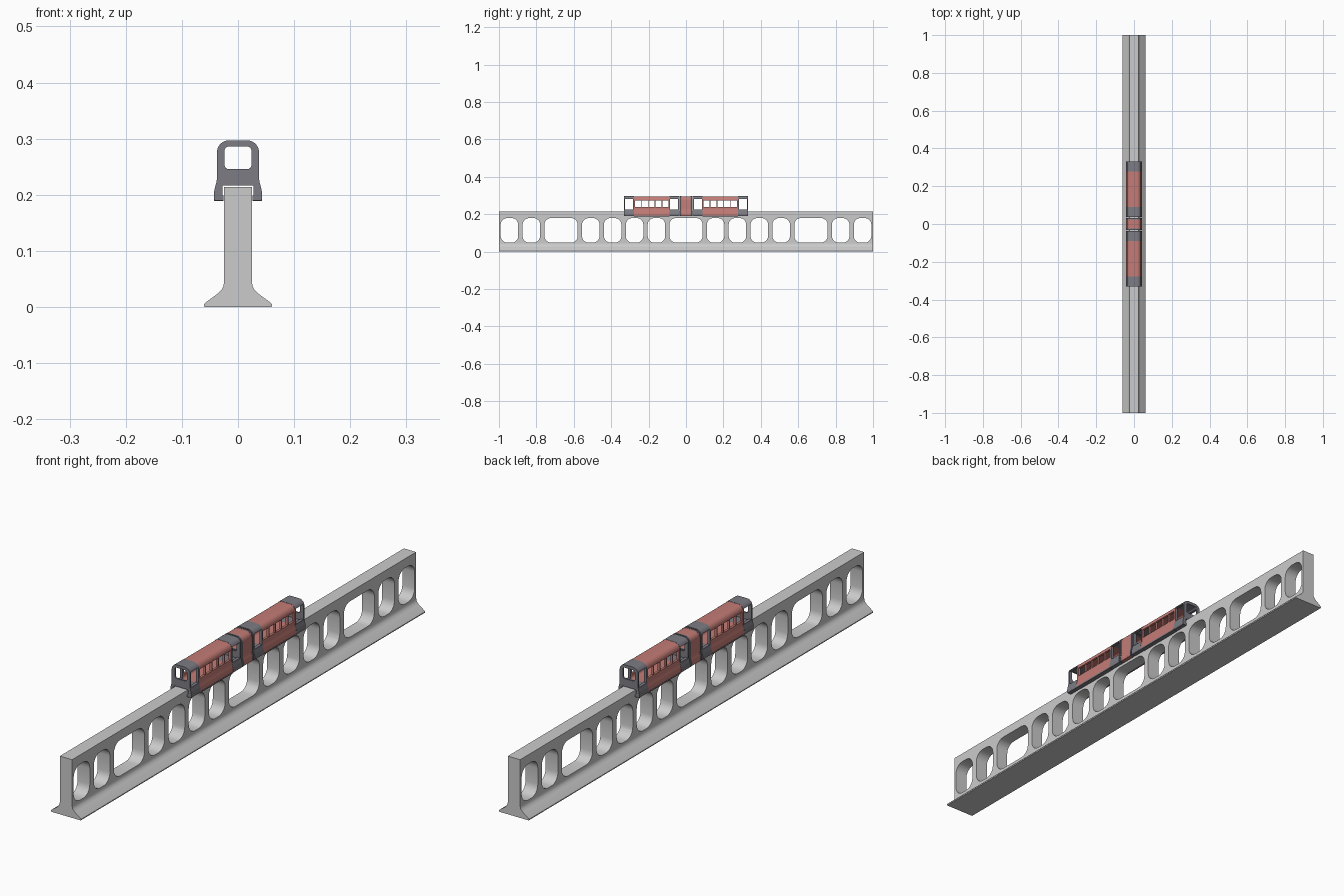
import bpy, bmesh, math

if "Cube" in bpy.data.objects:
    bpy.data.objects.remove(bpy.data.objects["Cube"])

def material(name, rgb):
    m = bpy.data.materials.new(name)
    m.diffuse_color = (*rgb, 1)
    m.use_nodes = True
    m.node_tree.nodes["Principled BSDF"].inputs["Base Color"].default_value = m.diffuse_color
    return m

DARK = material("dark_grey", (0.20, 0.20, 0.23))
RED = material("soft_red", (0.55, 0.20, 0.18))

def prism(name, pts, a, b, axis="y", mat=None):
    """Extrude a closed outline along y (points are x,z) or x (points are y,z)."""
    bm = bmesh.new()
    rings = []
    for t in (a, b):
        rings.append([bm.verts.new((u, t, v) if axis == "y" else (t, u, v)) for u, v in pts])
    n = len(pts)
    bm.faces.new(rings[0])
    bm.faces.new(rings[1][::-1])
    for i in range(n):
        j = (i + 1) % n
        bm.faces.new((rings[0][i], rings[1][i], rings[1][j], rings[0][j]))
    bmesh.ops.recalc_face_normals(bm, faces=bm.faces[:])
    me = bpy.data.meshes.new(name)
    bm.to_mesh(me)
    bm.free()
    if mat:
        me.materials.append(mat)
    ob = bpy.data.objects.new(name, me)
    bpy.context.collection.objects.link(ob)
    return ob

def rounded(u0, u1, v0, v1, r, seg=5):
    pts = []
    for k, (cu, cv) in enumerate([(u1 - r, v1 - r), (u0 + r, v1 - r), (u0 + r, v0 + r), (u1 - r, v0 + r)]):
        for i in range(seg + 1):
            t = math.pi / 2 * (k + i / seg)
            pts.append((cu + r * math.cos(t), cv + r * math.sin(t)))
    return pts

def box(u0, u1, v0, v1):
    return [(u0, v0), (u1, v0), (u1, v1), (u0, v1)]

def cut(ob, cutters):
    """Subtract the cutters, bake the result and remove the cutters."""
    for c in cutters:
        c.hide_render = True
        m = ob.modifiers.new("cut", "BOOLEAN")
        m.operation, m.solver, m.object = "DIFFERENCE", "EXACT", c
    bpy.context.view_layer.update()
    dg = bpy.context.evaluated_depsgraph_get()
    me = bpy.data.meshes.new_from_object(ob.evaluated_get(dg))
    ob.modifiers.clear()
    ob.data = me
    for c in cutters:
        bpy.data.objects.remove(c)

def mirrored(half):
    return half + [(-x, z) for x, z in reversed(half)]

# Guide beam: straight web on a flared foot
beam = prism("guide_beam", mirrored([
    (0.060, 0.0), (0.061, 0.004), (0.058, 0.008), (0.036, 0.024), (0.029, 0.031),
    (0.026, 0.037), (0.025, 0.044), (0.025, 0.214)]), -1, 1)

# Rounded openings through the web
holes = [(0, 0.089), (0.668, 0.089), (-0.668, 0.089)]
for y in (0.158, 0.275, 0.392, 0.509, 0.827, 0.944):
    holes += [(y, 0.047), (-y, 0.047)]
cut(beam, [prism("hole", rounded(y - w, y + w, 0.048, 0.18, 0.036), -0.1, 0.1, "x") for y, w in holes])

# Carriage cross-section that straddles the beam
def section(inset=0.0, bottom=0.19):
    half = [(0.028, 0.217), (0.028, 0.201), (0.0255, 0.198), (0.0255, bottom),
            (0.041 - inset, bottom), (0.043 - inset, bottom + 0.003), (0.043 - inset, 0.204),
            (0.0405 - inset, 0.215), (0.0380 - inset, 0.224), (0.0375 - inset, 0.232)]
    for i in range(7):
        t = math.pi / 2 * i / 6
        half.append((0.0165 + (0.021 - inset) * math.cos(t), 0.276 + (0.021 - inset) * math.sin(t)))
    return mirrored(half)

END_OPENING = rounded(-0.024, 0.024, 0.246, 0.286, 0.007, 4)
CAVITY = rounded(-0.028, 0.028, 0.222, 0.287, 0.009, 4)
R, L = 0.095, 0.148          # half lengths of the red part and of the carriage

# End frame: open window, side windows and a hollow cabin
end_frame = prism("carriage_end_frame", section(), R, L, mat=DARK)
cut(end_frame, [prism("c", CAVITY, R - 0.02, L - 0.006),
                prism("c", END_OPENING, L - 0.02, L + 0.02),
                prism("c", box(R + 0.004, L - 0.006, 0.226, 0.282), -0.1, 0.1, "x")])

# Red body with a row of five side windows
body = prism("carriage_body", section(0.0008), -R, R, mat=RED)
pitch = 0.184 / 5
cut(body, [prism("c", CAVITY, -R - 0.02, R + 0.02)] +
    [prism("c", box(-0.092 + i * pitch + 0.002, -0.092 + (i + 1) * pitch - 0.002, 0.239, 0.273),
           -0.1, 0.1, "x") for i in range(5)])

# Dark sill strips along the bottom of the skirt
sill = prism("carriage_sill", [(0.0255, 0.189), (0.0425, 0.189), (0.0432, 0.191),
                               (0.0432, 0.194), (0.0255, 0.194)], -R, R, mat=DARK)

def copy(ob, name, y, turn=0):
    o = bpy.data.objects.new(name, ob.data)
    o.location.y = y
    o.rotation_euler.z = turn
    bpy.context.collection.objects.link(o)

# Two carriages, each with two ends and two sills
C = 0.184
for tag, y in (("front", -C), ("rear", C)):
    copy(body, tag + "_carriage_body", y)
    for side, turn in (("a", 0), ("b", math.pi)):
        copy(end_frame, f"{tag}_carriage_end_{side}", y, turn)
        copy(sill, f"{tag}_carriage_sill_{side}", y, turn)
for o in (body, end_frame, sill):
    bpy.data.objects.remove(o)

# Middle connector: red sleeve between two dark rings
sleeve = prism("connector_sleeve", section(0.0008), -0.025, 0.025, mat=RED)
cut(sleeve, [prism("c", END_OPENING, -0.1, 0.1)])
for tag, a in (("front", -0.031), ("rear", 0.025)):
    ring = prism(tag + "_connector_ring", section(), a, a + 0.006, mat=DARK)
    cut(ring, [prism("c", END_OPENING, -0.1, 0.1)])

# Smooth the rounded parts, keep edges sharp
bpy.ops.object.select_all(action="SELECT")
bpy.context.view_layer.objects.active = beam
bpy.ops.object.shade_smooth_by_angle(angle=math.radians(30))
